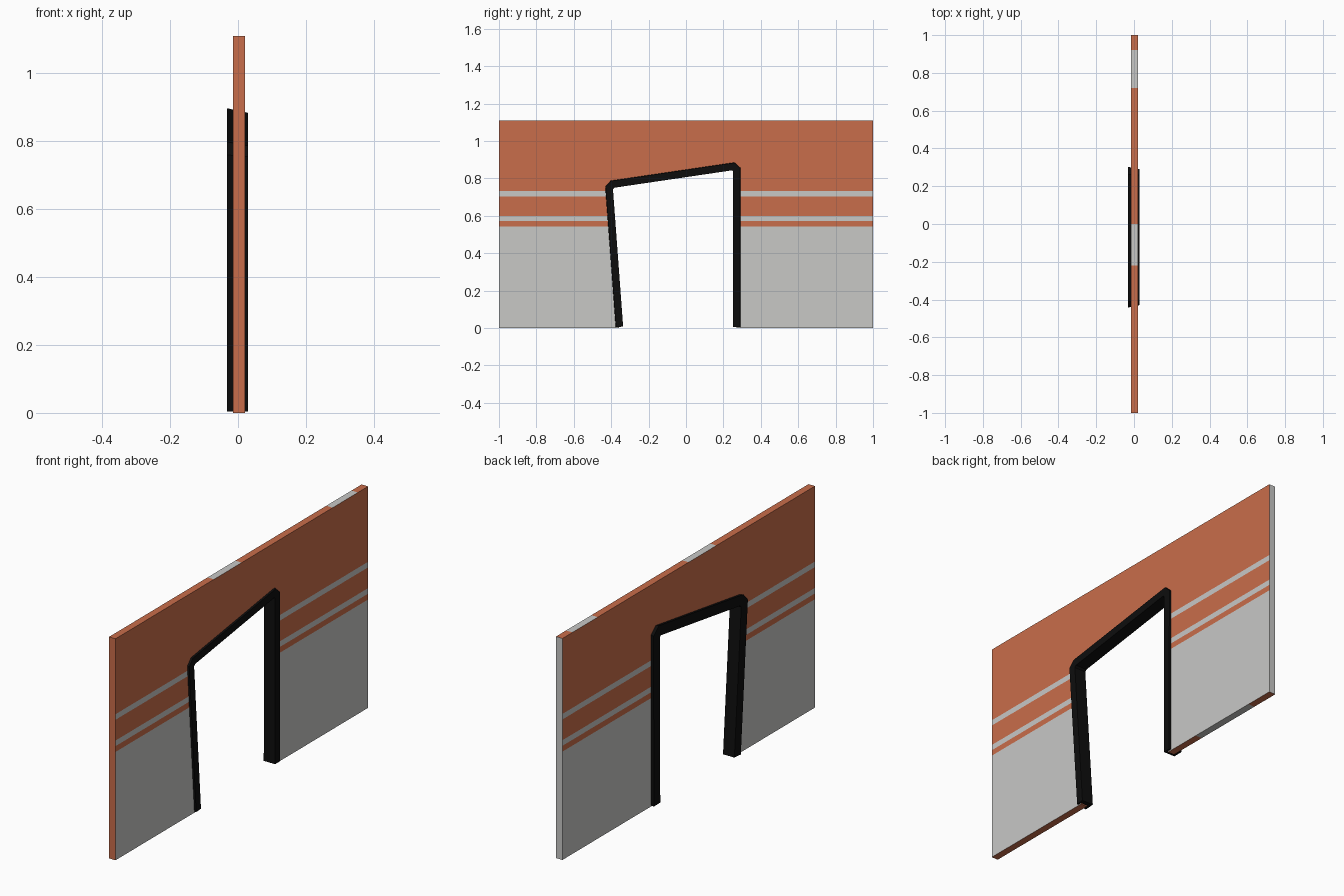
import bpy, bmesh
from mathutils import Vector

if "Cube" in bpy.data.objects:
    bpy.data.objects.remove(bpy.data.objects["Cube"])

def mat(name, rgb):
    m = bpy.data.materials.new(name)
    m.diffuse_color = (*rgb, 1)
    m.use_nodes = True
    m.node_tree.nodes["Principled BSDF"].inputs["Base Color"].default_value = m.diffuse_color
    return m

orange = mat("terracotta_orange", (0.584, 0.153, 0.069))
grey = mat("light_grey", (0.578, 0.578, 0.565))
black = mat("frame_black", (0.004, 0.004, 0.004))

def finish(name, bm, mats):
    me = bpy.data.meshes.new(name)
    bm.to_mesh(me)
    bm.free()
    for m in mats:
        me.materials.append(m)
    ob = bpy.data.objects.new(name, me)
    bpy.context.collection.objects.link(ob)
    return ob

# Wall panel with a skewed doorway, built as flat bands then thickened
X0, X1, H = -0.015, 0.021, 1.11
CL, CR = (-0.41, 0.765), (0.27, 0.862)          # doorway top corners
levels = [0, 0.543, 0.572, 0.600, 0.704, 0.732]
def left_edge(z):
    return -0.357 - 0.053 * z / 0.765

bm = bmesh.new()
def face(pts):
    bm.faces.new([bm.verts.new((X1, y, z)) for y, z in pts])

for a, b in zip(levels, levels[1:]):
    face([(-1, a), (left_edge(a), a), (left_edge(b), b), (-1, b)])
    face([(CR[0], a), (1, a), (1, b), (CR[0], b)])
t = levels[-1]
face([(-1, t), (left_edge(t), t), CL, (CL[0], H), (-1, H)])
face([CL, CR, (CR[0], H), (CL[0], H)])
face([(CR[0], t), (1, t), (1, H), (CR[0], H), CR])
bmesh.ops.remove_doubles(bm, verts=bm.verts[:], dist=1e-5)
ext = bmesh.ops.extrude_face_region(bm, geom=bm.faces[:], use_keep_orig=True)
for v in [g for g in ext["geom"] if isinstance(g, bmesh.types.BMVert)]:
    v.co.x = X0
for y in (-0.22, 0.0, 0.47, 0.72, 0.85, 0.92):  # cuts for the edge patches
    bmesh.ops.bisect_plane(bm, geom=bm.verts[:] + bm.edges[:] + bm.faces[:],
                           plane_co=(0, y, 0), plane_no=(0, 1, 0))
bmesh.ops.recalc_face_normals(bm, faces=bm.faces[:])
bm.normal_update()

# Colour by direction and height
for f in bm.faces:
    c, n = f.calc_center_median(), f.normal
    if abs(n.x) > 0.9:
        is_grey = c.z < 0.543 or 0.572 < c.z < 0.600 or 0.704 < c.z < 0.732
    elif c.z > H - 0.001:
        is_grey = -0.22 < c.y < 0 or 0.72 < c.y < 0.92
    elif c.z < 0.001:
        is_grey = 0.47 < c.y < 0.85
    else:
        is_grey = c.y > 0.99
    f.material_index = int(is_grey)
finish("wall_panel", bm, [orange, grey])

# Door frame: tapered section swept along the doorway with cut corners
path = [Vector(p) for p in [(-0.355, 0.006), (-0.410, 0.748), (-0.392, 0.768),
                            (0.252, 0.863), (0.271, 0.846), (0.270, 0.006)]]
section = [(0.032, -0.033), (0.019, 0.030), (-0.019, 0.030), (-0.019, -0.033)]
bm = bmesh.new()
rings = []
for i, p in enumerate(path):
    dirs = []
    if i > 0:
        dirs.append((p - path[i - 1]).normalized())
    if i < len(path) - 1:
        dirs.append((path[i + 1] - p).normalized())
    norms = [Vector((-d.y, d.x)) for d in dirs]
    n = sum(norms, Vector((0, 0))).normalized()
    n /= n.dot(norms[0])
    rings.append([bm.verts.new((x, p.x + n.x * o, p.y + n.y * o)) for o, x in section])
for a, b in zip(rings, rings[1:]):
    for k in range(4):
        j = (k + 1) % 4
        bm.faces.new((a[k], a[j], b[j], b[k]))
bm.faces.new(rings[0])
bm.faces.new(rings[-1])
bmesh.ops.recalc_face_normals(bm, faces=bm.faces[:])
finish("door_frame", bm, [black])
